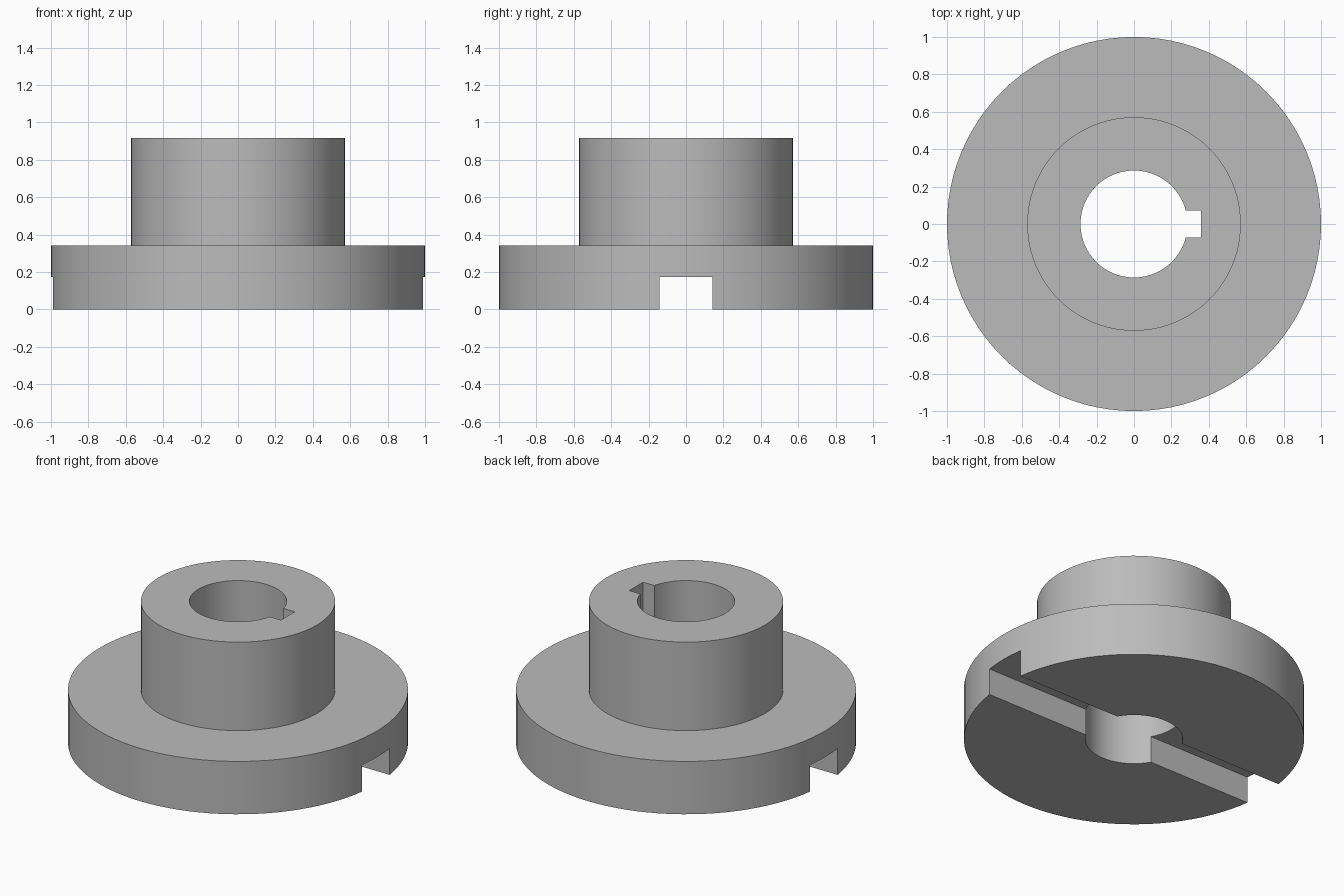
import bpy
import math
import bmesh

SEGMENTS = 96

cube = bpy.data.objects.get("Cube")
if cube:
    bpy.data.objects.remove(cube, do_unlink=True)

steel = bpy.data.materials.new("grey_steel")
steel.use_nodes = True
grey = (0.5, 0.5, 0.5, 1)
steel.diffuse_color = grey
steel.node_tree.nodes["Principled BSDF"].inputs["Base Color"].default_value = grey


def lathe(name, profile):
    """Revolve a closed (radius, height) outline around z."""
    bm = bmesh.new()
    rings = []
    for i in range(SEGMENTS):
        a = math.tau * i / SEGMENTS
        rings.append([bm.verts.new((r * math.cos(a), r * math.sin(a), z))
                      for r, z in profile])
    n = len(profile)
    for i, ring in enumerate(rings):
        following = rings[(i + 1) % SEGMENTS]
        for j in range(n):
            k = (j + 1) % n
            bm.faces.new((ring[j], following[j], following[k], ring[k]))
    bmesh.ops.recalc_face_normals(bm, faces=bm.faces)
    mesh = bpy.data.meshes.new(name)
    bm.to_mesh(mesh)
    bm.free()
    obj = bpy.data.objects.new(name, mesh)
    bpy.context.collection.objects.link(obj)
    return obj


def cut_box(target, name, low, high):
    """Subtract an axis-aligned box from the target."""
    bpy.ops.mesh.primitive_cube_add(
        size=1, location=[(a + b) / 2 for a, b in zip(low, high)])
    box = bpy.context.object
    box.name = name
    box.scale = [b - a for a, b in zip(low, high)]
    box.hide_render = True
    mod = target.modifiers.new(name, "BOOLEAN")
    mod.operation = "DIFFERENCE"
    mod.solver = "EXACT"
    mod.object = box
    bpy.context.view_layer.objects.active = target
    bpy.ops.object.modifier_apply(modifier=name)
    bpy.data.objects.remove(box, do_unlink=True)


# Flange, hub and through bore as one turned body
bore, hub, rim = 0.286, 0.571, 1.0
flange_top, hub_top = 0.343, 0.917
body = lathe("flanged_hub", [(bore, 0), (rim, 0), (rim, flange_top),
                             (hub, flange_top), (hub, hub_top), (bore, hub_top)])
body.data.materials.append(steel)

# Keyway along the bore on the left side
cut_box(body, "keyway_cutter", (0, -0.071, -0.1), (0.358, 0.071, 1.1))

# Drive slot across the underside
cut_box(body, "slot_cutter", (-1.2, -0.142, -0.1), (1.2, 0.142, 0.173))

# Smooth round walls with crisp edges
bpy.ops.object.select_all(action="DESELECT")
body.select_set(True)
bpy.context.view_layer.objects.active = body
bpy.ops.object.shade_smooth_by_angle(angle=math.radians(30))
